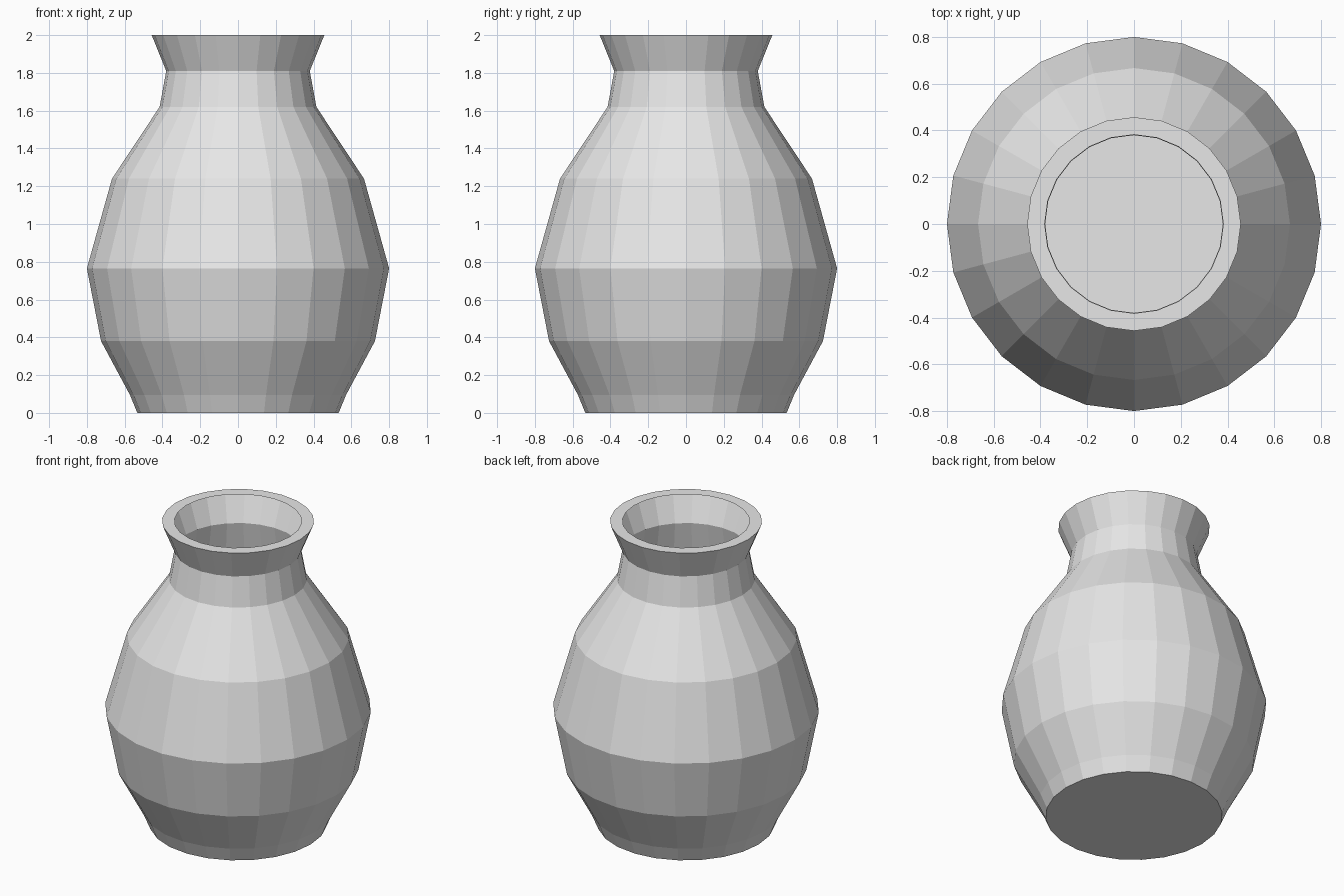
import bpy
import bmesh
import math

if "Cube" in bpy.data.objects:
    bpy.data.objects.remove(bpy.data.objects["Cube"])

SIDES = 24

# Clay colour
clay = bpy.data.materials.new("grey_clay")
clay.diffuse_color = (0.8, 0.8, 0.8, 1.0)
clay.use_nodes = True
clay.node_tree.nodes["Principled BSDF"].inputs["Base Color"].default_value = clay.diffuse_color

# Radius and height of each ring, from the foot to the inner edge of the lip
profile = [
    (0.533, 0.0), (0.572, 0.095), (0.725, 0.38), (0.80, 0.765),
    (0.667, 1.24), (0.415, 1.62), (0.38, 1.81), (0.457, 2.0),
    (0.382, 2.0),
]

bm = bmesh.new()
rings = []
for radius, height in profile:
    rings.append([
        bm.verts.new((radius * math.cos(2 * math.pi * i / SIDES),
                      radius * math.sin(2 * math.pi * i / SIDES), height))
        for i in range(SIDES)
    ])

# Wall and flat lip
for low, high in zip(rings, rings[1:]):
    for i in range(SIDES):
        j = (i + 1) % SIDES
        bm.faces.new((low[i], low[j], high[j], high[i]))

# Closed base, open mouth
bm.faces.new(list(reversed(rings[0])))

mesh = bpy.data.meshes.new("vase")
bm.to_mesh(mesh)
bm.free()
mesh.materials.append(clay)
vase = bpy.data.objects.new("vase", mesh)
bpy.context.collection.objects.link(vase)
